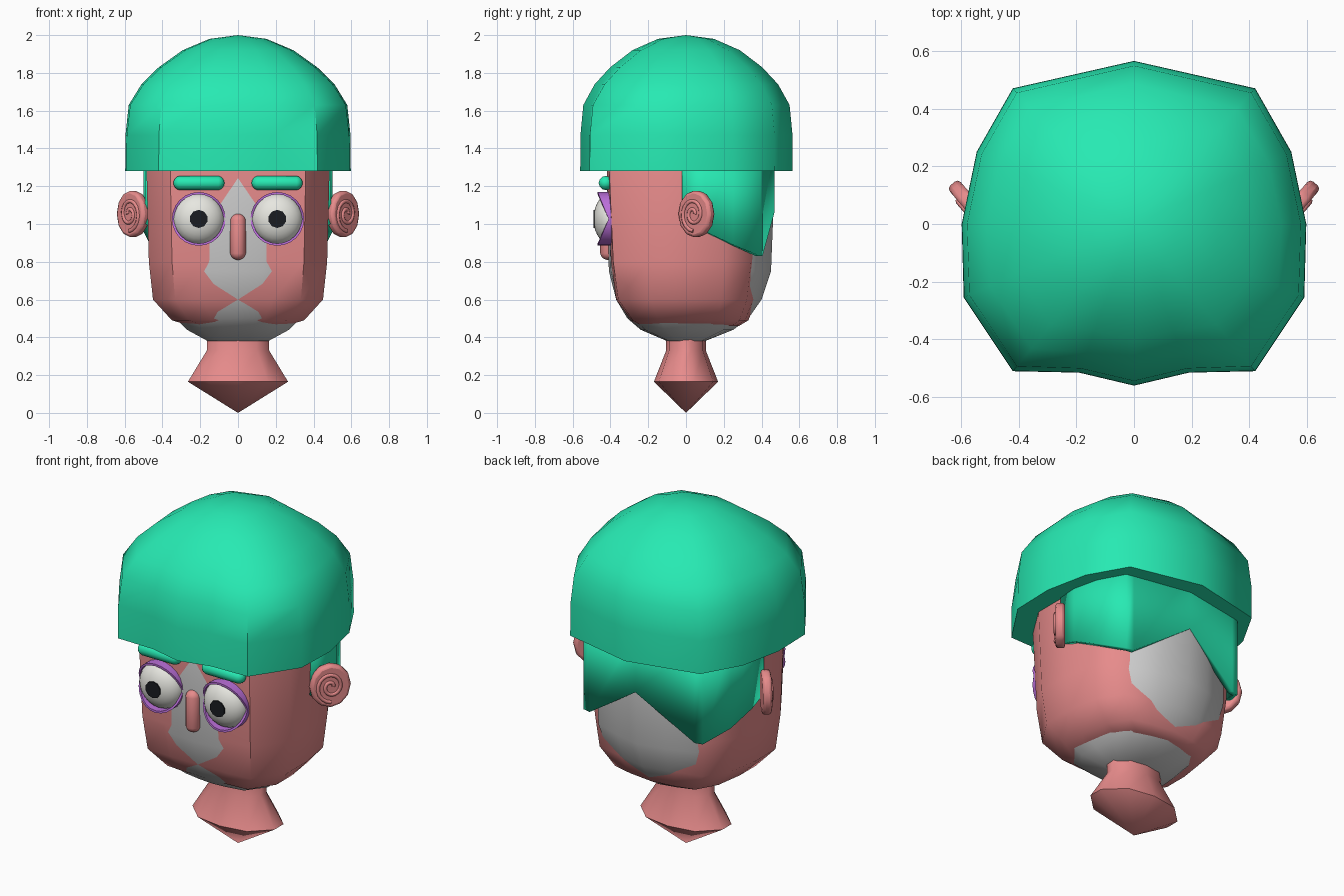
import bpy, bmesh, math
from mathutils import Matrix, Vector

if "Cube" in bpy.data.objects:
    bpy.data.objects.remove(bpy.data.objects["Cube"])


def material(name, color):
    m = bpy.data.materials.new(name)
    m.diffuse_color = (*color, 1)
    m.use_nodes = True
    m.node_tree.nodes["Principled BSDF"].inputs["Base Color"].default_value = m.diffuse_color
    return m


SKIN = material("skin", (0.8, 0.26, 0.26))
HAIR = material("hair", (0.02, 0.82, 0.45))
LID = material("lid", (0.5, 0.16, 0.7))
WHITE = material("white", (0.8, 0.8, 0.75))
BLACK = material("black", (0.01, 0.012, 0.015))


def finish(name, bm, mat=None):
    bmesh.ops.recalc_face_normals(bm, faces=bm.faces)
    me = bpy.data.meshes.new(name)
    bm.to_mesh(me)
    bm.free()
    ob = bpy.data.objects.new(name, me)
    bpy.context.collection.objects.link(ob)
    if mat:
        me.materials.append(mat)
    return ob


def mirror_ring(half):
    """Close a front-to-back half outline into a full ring."""
    return half + [(-p[0], *p[1:]) for p in reversed(half[1:-1])]


def loft(name, rings, mat=None):
    bm = bmesh.new()
    rows = [[bm.verts.new(p) for p in ring] for ring in rings]
    n = len(rows[0])
    for a, b in zip(rows, rows[1:]):
        for i in range(n):
            j = (i + 1) % n
            bm.faces.new((a[i], a[j], b[j], b[i]))
    bm.faces.new(rows[0])
    bm.faces.new(rows[-1])
    bmesh.ops.remove_doubles(bm, verts=bm.verts, dist=0.0015)
    return finish(name, bm, mat)


def scaled_rings(half, levels):
    """levels: z, half width, front depth, back depth."""
    return [[(x * w, y * (f if y < 0 else b), z) for x, y in mirror_ring(half)]
            for z, w, f, b in levels]


# face skin
loft("face_skin", scaled_rings(
    [(0, -1), (.4, -1), (.74, -.97), (1, -.5), (1, 0), (.93, .5), (.74, .86), (.4, .95), (0, 1)],
    [(.46, .25, .24, .28), (.49, .35, .29, .33), (.6, .45, .37, .375), (.8, .472, .397, .40),
     (1.3, .485, .42, .42), (1.5, .44, .39, .39)]), SKIN)

# grey inner head that shows through at the nose, chin and nape
loft("inner_head", scaled_rings(
    [(0, -1), (.3, -.975), (.7, -.9), (1, -.45), (.97, 0), (.9, .45), (.7, .8), (.35, .92), (0, 1)],
    [(.38, .16, .1, .1), (.44, .27, .24, .25), (.5, .33, .31, .33), (.6, .41, .37, .40),
     (.75, .45, .408, .45), (1.0, .45, .419, .46), (1.3, .45, .417, .46), (1.5, .4, .36, .4)]))

# neck with pointed base
loft("neck", scaled_rings(
    [(0, -1), (.6, -.85), (1, -.25), (1, .25), (.6, .85), (0, 1)],
    [(0, 0, 0, 0), (.165, .265, .17, .17), (.33, .165, .105, .105), (.46, .165, .105, .105)]), SKIN)

# hair cap: outline becomes rounder toward the crown
cap = mirror_ring([(0, -.56), (.19, -.515), (.42, -.51), (.59, -.255), (.597, 0),
                   (.545, .25), (.42, .47), (0, .565)])
rings = []
for z, s in [(1.28, 1), (1.47, .998), (1.63, .97), (1.74, .86), (1.83, .71),
             (1.92, .5), (1.98, .26), (2.0, 0)]:
    ring = []
    for x, y in cap:
        r = math.hypot(x, y)
        k = s * (r * s + .575 * (1 - s)) / r
        ring.append((x * k, y * k, z))
    rings.append(ring)
loft("hair_cap", rings, HAIR)

# lower hair band round the sides and back: x, y, bottom z
band = [(.492, -.02, 1.0), (.50, .1, .96), (.465, .25, .89), (.385, .395, .83),
        (.34, .405, .83), (0, .468, 1.06)]
band += [(-x, y, z) for x, y, z in reversed(band[:-1])]
bm = bmesh.new()
low = [bm.verts.new(p) for p in band]
top = [bm.verts.new((x, y, 1.4)) for x, y, _ in band]
for i in range(len(band) - 1):
    bm.faces.new((low[i], low[i + 1], top[i + 1], top[i]))
ob = finish("hair_back", bm, HAIR)
solid = ob.modifiers.new("thickness", 'SOLIDIFY')
solid.thickness = .03
solid.offset = -1


def capsule(name, center, radius, length, matrix, mat):
    bm = bmesh.new()
    bmesh.ops.create_uvsphere(bm, u_segments=12, v_segments=9, radius=radius)
    for v in bm.verts:
        v.co.z += math.copysign(length / 2 - radius, v.co.z)
    bm.transform(Matrix.Translation(center) @ matrix)
    return finish(name, bm, mat)


capsule("nose", (0, -.413, .932), .042, .245, Matrix(), SKIN)

for side, s in (("left", -1), ("right", 1)):
    capsule(side + "_eyebrow", (s * .207, -.425, 1.217), .038, .27,
            Matrix.Rotation(math.pi / 2, 4, 'Y'), HAIR)

    # flattened eyeball and pupil
    eye = Vector((s * .208, -.40, 1.027))
    facing = Matrix.Translation(eye) @ Matrix.Rotation(math.pi / 2, 4, 'X')
    bm = bmesh.new()
    bmesh.ops.create_uvsphere(bm, u_segments=24, v_segments=14, radius=1)
    bm.transform(facing @ Matrix.Diagonal((.135, .135, .09, 1)))
    finish(side + "_eyeball", bm, WHITE)
    bm = bmesh.new()
    bmesh.ops.create_cone(bm, cap_ends=True, segments=10, radius1=.048, radius2=.048, depth=.012)
    bm.transform(facing @ Matrix.Translation((0, 0, .085)))
    finish(side + "_pupil", bm, BLACK)

    # eyelids: ring reaching forward above and below the eye
    rings = []
    for r, reach in ((.142, 0), (.142, 1), (.130, 1), (.130, 0)):
        ring = []
        for i in range(24):
            a = i * math.tau / 24
            y = -.01 - .058 * abs(math.sin(a)) if reach else .03
            ring.append(eye + Vector((r * math.cos(a), y, r * math.sin(a))))
        rings.append(ring)
    bm = bmesh.new()
    rows = [[bm.verts.new(p) for p in ring] for ring in rings]
    for k in range(4):
        a, b = rows[k], rows[(k + 1) % 4]
        for i in range(24):
            j = (i + 1) % 24
            bm.faces.new((a[i], a[j], b[j], b[i]))
    finish(side + "_eyelids", bm, LID)

    # ear disc turned outward and forward
    n = Vector((s * .76, -.65, 0)).normalized()
    up = Vector((0, 0, 1))
    h = up.cross(n)
    place = Matrix.Translation((s * .556, .055, 1.053)) @ Matrix((h, up, n)).transposed().to_4x4()
    bm = bmesh.new()
    bmesh.ops.create_cone(bm, cap_ends=True, segments=12, radius1=.112, radius2=.112, depth=.05)
    for v in bm.verts:
        v.co.y *= 1.12
    bm.transform(place)
    ear = finish(side + "_ear", bm, SKIN)
    bev = ear.modifiers.new("soft_rim", 'BEVEL')
    bev.width = .015
    bev.segments = 2

    # raised spiral on the ear
    cu = bpy.data.curves.new(side + "_ear_spiral", 'CURVE')
    cu.dimensions = '3D'
    cu.bevel_depth = .011
    cu.bevel_resolution = 1
    cu.use_fill_caps = True
    sp = cu.splines.new('POLY')
    sp.points.add(32)
    for i, p in enumerate(sp.points):
        a = i / 32 * math.tau * 1.75
        r = .012 + .07 * i / 32
        p.co = (*(place @ Vector((s * r * math.cos(a), r * 1.1 * math.sin(a), .024))), 1)
    cu.materials.append(SKIN)
    bpy.context.collection.objects.link(bpy.data.objects.new(side + "_ear_spiral", cu))

# smooth shading with crisp hard edges
meshes = [o for o in bpy.context.scene.objects if o.type == 'MESH']
for o in meshes:
    o.select_set(True)
bpy.context.view_layer.objects.active = meshes[0]
bpy.ops.object.shade_smooth_by_angle(angle=math.radians(50))
